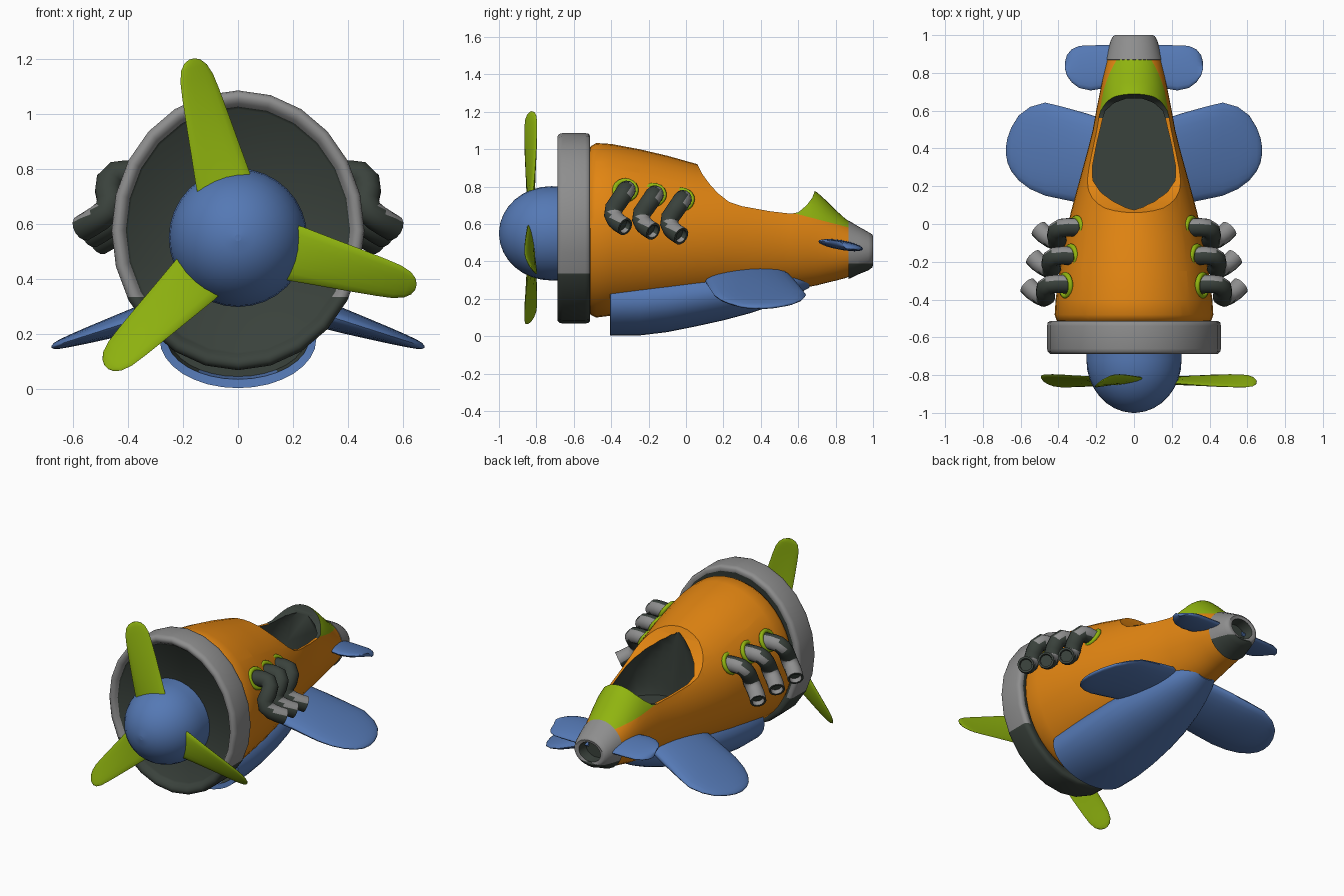
import bpy, bmesh, math
from mathutils import Vector as V

if "Cube" in bpy.data.objects:
    bpy.data.objects.remove(bpy.data.objects["Cube"])


def mat(name, rgb):
    m = bpy.data.materials.new(name)
    m.diffuse_color = (*rgb, 1)
    m.use_nodes = True
    m.node_tree.nodes["Principled BSDF"].inputs["Base Color"].default_value = m.diffuse_color
    return m


ORANGE = mat("orange", (0.76, 0.235, 0.006))
BLUE = mat("blue", (0.09, 0.19, 0.46))
GREEN = mat("green", (0.28, 0.46, 0.005))
GRAY = mat("gray", (0.27, 0.27, 0.27))
DARK = mat("dark", (0.042, 0.054, 0.045))


def finish(name, bm, mats, rule=None, cuts=(), angle=40):
    for co, no in cuts:
        bmesh.ops.bisect_plane(bm, geom=bm.verts[:] + bm.edges[:] + bm.faces[:], plane_co=co, plane_no=no)
    bmesh.ops.recalc_face_normals(bm, faces=bm.faces[:])
    bm.normal_update()
    if rule:
        for f in bm.faces:
            f.material_index = rule(f.calc_center_median(), f.normal)
    me = bpy.data.meshes.new(name)
    bm.to_mesh(me)
    bm.free()
    for m in mats:
        me.materials.append(m)
    me.shade_smooth()
    me.set_sharp_from_angle(angle=math.radians(angle))
    ob = bpy.data.objects.new(name, me)
    bpy.context.collection.objects.link(ob)
    return ob


def loft(name, rings, mats, rule=None, cuts=(), n=32, angle=40, floor=None):
    """Skin a list of ellipses, each given as (centre, half axis a, half axis b)."""
    bm = bmesh.new()
    loops = []
    for c, a, b in rings:
        pts = [V(c) + V(a) * math.cos(t) + V(b) * math.sin(t)
               for t in (2 * math.pi * i / n for i in range(n))]
        if floor is not None:
            for p in pts:
                p.z = max(p.z, floor)
        loops.append([bm.verts.new(p) for p in pts])
    for p, q in zip(loops, loops[1:]):
        for i in range(n):
            j = (i + 1) % n
            bm.faces.new((p[i], p[j], q[j], q[i]))
    bm.faces.new(loops[0])
    bm.faces.new(loops[-1])
    return finish(name, bm, mats, rule, cuts, angle)


def hull(sections):
    """Rings across y from (y, half width, bottom z, top z)."""
    return [((0, y, (b + t) / 2), (w, 0, 0), (0, 0, (t - b) / 2)) for y, w, b, t in sections]


# Fuselage with green headrest
slope = V((0, 0.26, 1)).normalized()
gp = V((0, 0.58, 0.657))
body = loft("fuselage", hull([
    (-.525, .385, .15, .98), (-.51, .41, .115, 1.015), (-.48, .42, .1, 1.033), (-.4, .415, .11, 1.028),
    (-.25, .395, .13, 1.0), (-.1, .37, .15, .965), (.06, .335, .175, .92), (.18, .303, .193, .895),
    (.3, .27, .21, .87), (.4, .243, .225, .85), (.5, .218, .24, .83), (.6, .2, .255, .808),
    (.66, .188, .265, .79), (.7, .18, .272, .77), (.75, .17, .285, .725), (.8, .16, .297, .675),
    (.85, .15, .31, .63), (.89, .142, .325, .6)]),
    [ORANGE, GREEN, DARK],
    lambda c, n: 1 if c.y > .56 and (c - gp).dot(slope) > 0 else 0,
    [(gp, slope), ((0, .56, 0), (0, 1, 0))], n=40)

# Cockpit: side profile cut for the rim, inner hollow for the pit
profile = [(.03, 1.1), (.06, .92), (.085, .87), (.125, .815), (.17, .765), (.23, .718), (.3, .695), (.45, .668),
           (.56, .655), (.6, .662), (.645, .70), (.675, .74), (.69, .78), (.70, 1.1)]
bm = bmesh.new()
face = bm.faces.new([bm.verts.new((-.6, y, z)) for y, z in profile])
ext = bmesh.ops.extrude_face_region(bm, geom=[face])
bmesh.ops.translate(bm, verts=[g for g in ext["geom"] if isinstance(g, bmesh.types.BMVert)], vec=(1.2, 0, 0))
rim_cut = finish("rim_cutter", bm, [ORANGE, GREEN, DARK], lambda c, n: 2 if c.y > .56 and abs(c.x) < .5 else 0)
pit_cut = loft("pit_cutter", hull([
    (.075, .06, .2, .89), (.09, .13, .2, .89), (.12, .19, .21, .885), (.17, .24, .22, .875), (.23, .262, .22, .86),
    (.3, .256, .235, .85), (.4, .231, .25, .83), (.5, .203, .265, .81), (.6, .178, .28, .783),
    (.64, .15, .29, .765), (.665, .11, .29, .74)]),
    [ORANGE, GREEN, DARK], lambda c, n: 2, floor=.45)
bpy.context.view_layer.objects.active = body
for cutter in (rim_cut, pit_cut):
    cutter.hide_render = True
    mod = body.modifiers.new("cut", 'BOOLEAN')
    mod.operation, mod.solver, mod.object = 'DIFFERENCE', 'EXACT', cutter
    bpy.ops.object.modifier_apply(modifier=mod.name)
    bpy.data.objects.remove(cutter)
body.data.set_sharp_from_angle(angle=math.radians(40))


# Engine cowl: gray ring with dark underside and dark front disc
def cowl_rule(c, n):
    r = math.hypot(c.x / .46, (c.z - .577) / .51)
    return 1 if c.z < .335 or r < .885 else 0


loft("cowl", hull([(y, w, .577 - h, .577 + h) for y, w, h in [
    (-.53, .38, .42), (-.515, .425, .475), (-.513, .445, .495), (-.522, .457, .506), (-.54, .46, .509),
    (-.66, .46, .509), (-.677, .456, .505), (-.687, .444, .493), (-.687, .43, .478), (-.677, .416, .462),
    (-.66, .408, .45), (-.65, .4, .44)]]),
    [GRAY, DARK], cowl_rule, [((0, 0, .335), (0, 0, 1))], n=24, angle=65)

# Spinner
HZ = .55
dome = [(-.64, .25), (-.72, .252)] + [(-.72 - .28 * math.sin(a), .252 * math.cos(a))
                                      for a in (math.radians(11 * i) for i in range(1, 9))]
dome.append((-1.0, .012))
loft("spinner", hull([(y, r, HZ - r, HZ + r) for y, r in dome]), [BLUE])

# Three twisted propeller blades
for k in range(3):
    ang = math.radians(104.5 + 120 * k)
    d = V((math.cos(ang), 0, math.sin(ang)))
    t = V((-math.sin(ang), 0, math.cos(ang)))
    rings = []
    for r, w, th in [(.12, .104, .018), (.22, .102, .017), (.33, .093, .015), (.44, .085, .013), (.54, .077, .011),
                     (.6, .07, .009), (.64, .056, .008), (.662, .036, .006), (.672, .012, .003)]:
        p = math.radians(3 + 54 * (r - .12))
        a = t * math.cos(p) + V((0, -1, 0)) * math.sin(p)
        rings.append((V((0, -.83, HZ)) + d * r, a * w, d.cross(a) * th))
    loft(f"propeller_blade_{k + 1}", rings, [GREEN], n=16, angle=60)

# Belly air scoop with open front
loft("belly_scoop", hull([
    (-.33, .25, .045, .34), (-.4, .26, .035, .34), (-.405, .285, .003, .36), (-.25, .285, .004, .365),
    (-.1, .278, .022, .37), (.05, .265, .052, .375), (.2, .24, .085, .38), (.35, .205, .125, .39),
    (.48, .165, .17, .4), (.58, .125, .215, .39), (.66, .08, .26, .38)]),
    [BLUE, DARK], lambda c, n: int(-.402 < c.y < -.329 and (c.z > .06 or n.y < -.9)
                                   and math.hypot(c.x / .27, (c.z - .185) / .165) < 1))

# Tail cap with hollow end
loft("tail_cap", hull([
    (.865, .13, .33, .59), (.87, .151, .306, .618), (.92, .139, .33, .588), (.975, .122, .352, .557),
    (.995, .11, .367, .545), (1.0, .1, .378, .535), (.995, .078, .395, .518), (.93, .07, .4, .51)]),
    [GRAY, DARK], lambda c, n: 1 if c.z < .39 or math.hypot(c.x / .078, (c.z - .456) / .064) < 1 and c.y > .9 else 0,
    [((0, 0, .39), (0, 0, 1))])

BENDS = [(.33, -.32, .775), (.41, -.317, .783), (.445, -.32, .78), (.468, -.335, .757), (.472, -.36, .72),
         (.465, -.385, .685), (.475, -.39, .65), (.505, -.376, .622), (.535, -.355, .603), (.565, -.325, .585)]

for s, side in ((1, "right"), (-1, "left")):
    # Drooping wings: (x, y front, y back, half thickness)
    wing = [(.08, .1, .53, .06), (.25, .105, .585, .055), (.375, .13, .62, .047), (.47, .15, .643, .038),
            (.55, .185, .62, .03), (.61, .23, .575, .023), (.65, .28, .51, .017), (.67, .325, .455, .011),
            (.678, .37, .41, .004)]
    loft(f"{side}_wing", [((s * x, (a + b) / 2, .265 - .32 * (x - .33)), (0, (b - a) / 2, 0), (0, 0, h))
                          for x, a, b, h in wing], [BLUE], n=24, angle=60)

    # Tail fins
    fin = [(.05, .74, .945, .026), (.15, .72, .947, .026), (.23, .707, .946, .025), (.29, .72, .943, .022),
           (.33, .75, .925, .017), (.355, .785, .895, .011), (.365, .82, .86, .004)]
    loft(f"{side}_tail_fin", [((s * x, (a + b) / 2, .487), (0, (b - a) / 2, -.02), (0, 0, h))
                              for x, a, b, h in fin], [BLUE], n=20, angle=60)

    # Three bent exhaust pipes per side with green collars
    for k in range(3):
        off = V((-.03 * k, .15 * k, -.025 * k))
        path = [V(p) + off for p in BENDS]
        rings = []
        for i, p in enumerate(path):
            t = (path[min(i + 1, len(path) - 1)] - path[max(i - 1, 0)]).normalized()
            a = (V((0, 1, -.7)) - t * t.dot(V((0, 1, -.7)))).normalized()
            rings.append((p, a * .049, t.cross(a) * .049))
        p, a, b = rings[-1]
        rings += [(p, a * .75, b * .75), (p - t * .03, a * .7, b * .7)]
        rings = [tuple(V((s * q.x, q.y, q.z)) for q in ring) for ring in rings]
        loft(f"{side}_exhaust_{k + 1}", rings, [DARK, GRAY],
             lambda c, n: int(n.y + .45 * n.z > .75 or (n.z > .5 and c.z < .72 + off.z)), n=14, angle=60)
        bm = bmesh.new()
        nrm = V((.88, -.05, .45)).normalized()
        u = nrm.cross(V((0, 0, 1))).normalized()
        v = nrm.cross(u)
        c = V((.362, -.325, .78)) + off
        N, M = 20, 8
        grid = []
        for i in range(N):
            e = u * math.cos(2 * math.pi * i / N) + v * math.sin(2 * math.pi * i / N)
            row = []
            for j in range(M):
                w = 2 * math.pi * j / M
                q = c + e * (.058 + .014 * math.cos(w)) + nrm * (.014 * math.sin(w))
                row.append(bm.verts.new((s * q.x, q.y, q.z)))
            grid.append(row)
        for i in range(N):
            for j in range(M):
                g, h = grid[i], grid[(i + 1) % N]
                bm.faces.new((g[j], h[j], h[(j + 1) % M], g[(j + 1) % M]))
        finish(f"{side}_exhaust_collar_{k + 1}", bm, [GREEN], angle=80)
